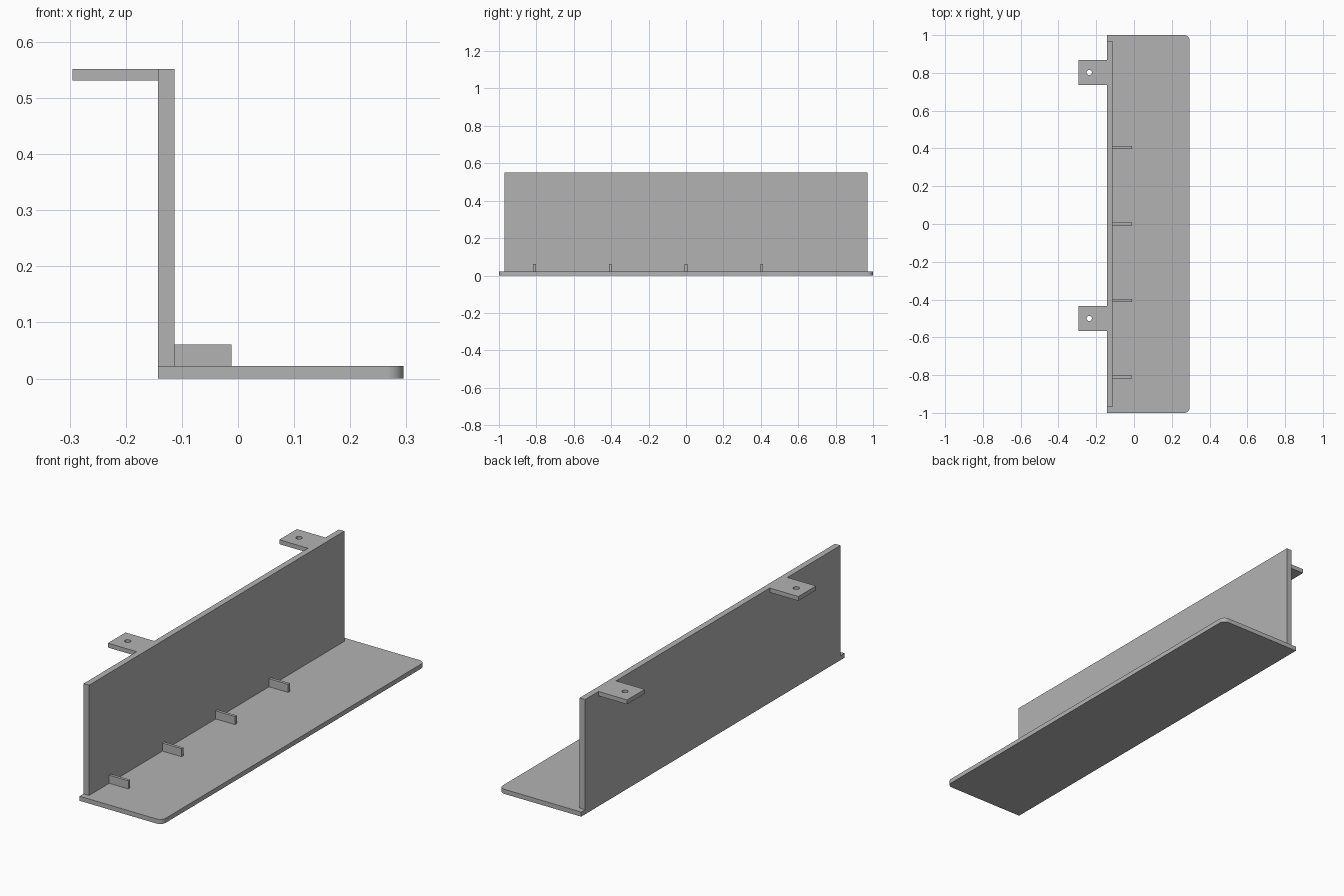
import bpy, bmesh, math
from mathutils import Matrix

if "Cube" in bpy.data.objects:
    bpy.data.objects.remove(bpy.data.objects["Cube"])

grey = bpy.data.materials.new("plain grey")
grey.diffuse_color = (0.45, 0.45, 0.45, 1)
grey.use_nodes = True
grey.node_tree.nodes["Principled BSDF"].inputs["Base Color"].default_value = grey.diffuse_color


def finish(bm, name):
    mesh = bpy.data.meshes.new(name)
    bm.to_mesh(mesh)
    bm.free()
    mesh.materials.append(grey)
    ob = bpy.data.objects.new(name, mesh)
    bpy.context.collection.objects.link(ob)
    return ob


def box(name, x, y, z, corner=0):
    """Box from (min, max) ranges; corner rounds the two upright edges at +x."""
    bm = bmesh.new()
    size = [b - a for a, b in (x, y, z)]
    mid = [(a + b) / 2 for a, b in (x, y, z)]
    bmesh.ops.create_cube(bm, size=1, matrix=Matrix.Translation(mid) @ Matrix.Diagonal((*size, 1)))
    if corner:
        edges = [e for e in bm.edges if all(v.co.x > mid[0] for v in e.verts)
                 and abs(e.verts[0].co.z - e.verts[1].co.z) > size[2] / 2]
        bmesh.ops.bevel(bm, geom=edges, offset=corner, segments=8, profile=0.5, affect='EDGES')
    return finish(bm, name)


BACK, FRONT = -0.1425, -0.1135      # the two faces of the upright wall
FLOOR, TOP = 0.022, 0.552

# Shelf plate with rounded outer corners
shelf = box("shelf_plate", (BACK, 0.295), (-1, 1), (0, FLOOR), corner=0.03)
bpy.context.view_layer.objects.active = shelf
shelf.select_set(True)
bpy.ops.object.shade_smooth_by_angle(angle=math.radians(30))

# Upright wall
box("back_wall", (BACK, FRONT), (-0.97, 0.97), (FLOOR, TOP))

# Small divider fins at the foot of the wall
for i in range(4):
    y = -0.81 + 0.405 * i
    box(f"divider_fin_{i + 1}", (FRONT, -0.0115), (y - 0.007, y + 0.007), (FLOOR, 0.061))

# Mounting tabs with a screw hole each
for i, y in enumerate((-0.5, 0.802)):
    tab = box(f"mounting_tab_{i + 1}", (-0.295, BACK), (y - 0.067, y + 0.067), (0.531, TOP))
    bm = bmesh.new()
    bmesh.ops.create_cone(bm, cap_ends=True, segments=32, radius1=0.014, radius2=0.014, depth=0.1,
                          matrix=Matrix.Translation((-0.237, y, 0.54)))
    cutter = finish(bm, f"screw_hole_cutter_{i + 1}")
    cutter.hide_render = True
    cutter.display_type = 'WIRE'
    cut = tab.modifiers.new("screw_hole", 'BOOLEAN')
    cut.operation = 'DIFFERENCE'
    cut.solver = 'EXACT'
    cut.object = cutter
